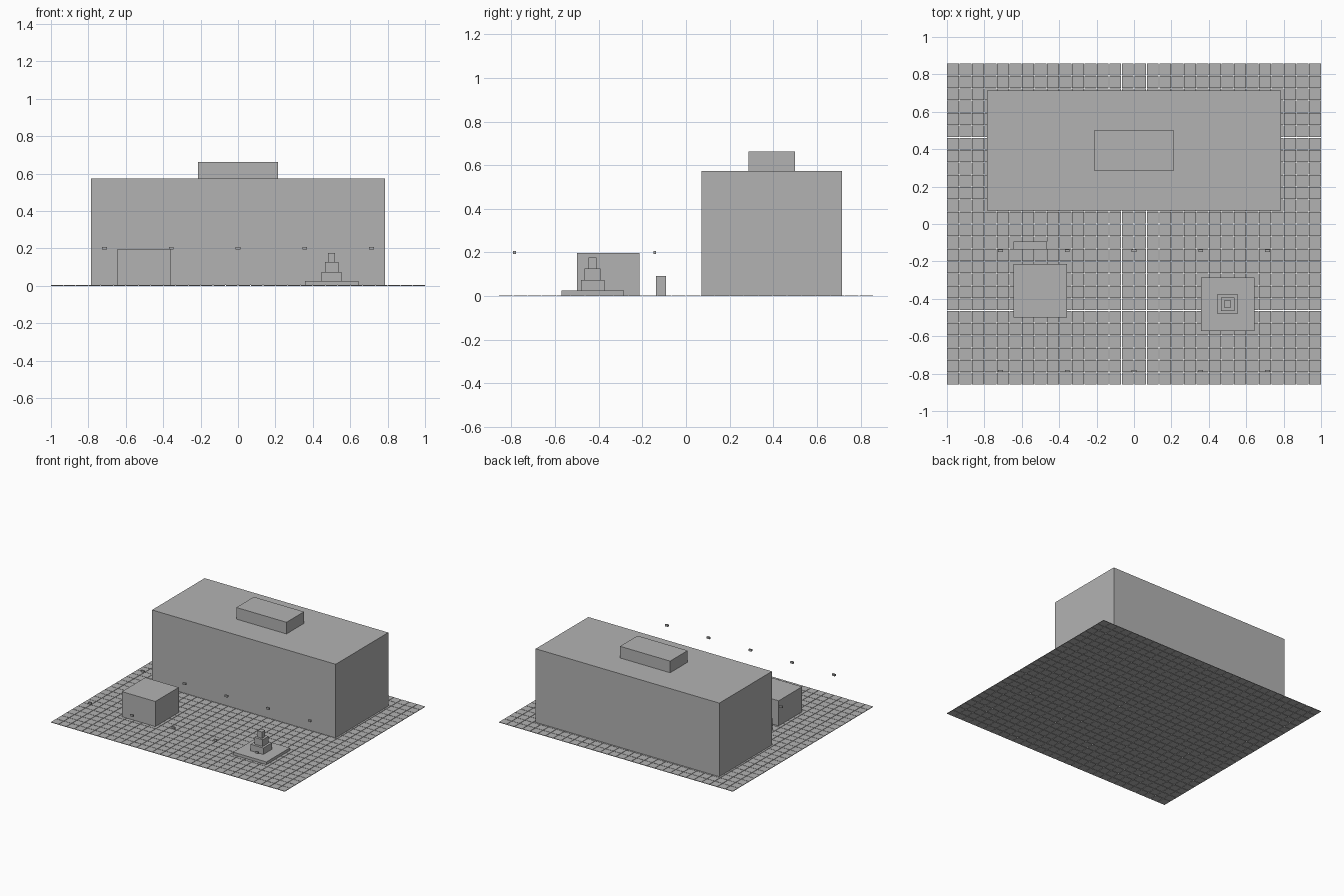
import bpy

if "Cube" in bpy.data.objects:
    bpy.data.objects.remove(bpy.data.objects["Cube"], do_unlink=True)

# Single stone grey material
GREY = (0.45, 0.45, 0.45, 1.0)
stone = bpy.data.materials.new("stone_grey")
stone.use_nodes = True
stone.diffuse_color = GREY
stone.node_tree.nodes["Principled BSDF"].inputs["Base Color"].default_value = GREY


def box(name, center, size, base):
    """Box centred on (x, y), standing on height base."""
    bpy.ops.mesh.primitive_cube_add(size=1, location=(*center, base + size[2] / 2))
    obj = bpy.context.object
    obj.name = name
    obj.scale = size
    bpy.ops.object.transform_apply(location=False, rotation=False, scale=True)
    obj.data.materials.append(stone)
    return obj


# Plaza: one paving tile repeated in both directions
COLUMNS, ROWS = 30, 26
WIDTH, DEPTH, GAP, PAVING = 2.0, 1.715, 0.003, 0.004
pitch_x = (WIDTH + GAP) / COLUMNS
pitch_y = (DEPTH + GAP) / ROWS
tile_x, tile_y = pitch_x - GAP, pitch_y - GAP
paving = box("plaza_paving", ((tile_x - WIDTH) / 2, (tile_y - DEPTH) / 2),
             (tile_x, tile_y, PAVING), 0)
for axis, count, step in (("columns", COLUMNS, (pitch_x, 0, 0)),
                          ("rows", ROWS, (0, pitch_y, 0))):
    array = paving.modifiers.new(axis, "ARRAY")
    array.count = count
    array.use_relative_offset = False
    array.use_constant_offset = True
    array.constant_offset_displace = step

# Main building with its roof block
box("main_building", (0, 0.393), (1.571, 0.643, 0.569), PAVING)
box("roof_block", (0, 0.393), (0.429, 0.214, 0.09), 0.573)

# Pavilion and the low counter behind it
box("pavilion", (-0.5, -0.357), (0.286, 0.286, 0.194), PAVING)
box("low_counter", (-0.555, -0.115), (0.178, 0.045, 0.088), PAVING)

# Stepped monument
height = PAVING
for name, side, top in (("monument_base", 0.286, 0.025),
                        ("monument_lower_tier", 0.108, 0.075),
                        ("monument_middle_tier", 0.072, 0.127),
                        ("monument_top_tier", 0.038, 0.176)):
    box(name, (0.5, -0.428), (side, side, top - height), height)
    height = top

# Two rows of hanging lamps
for row, y in (("front", -0.786), ("rear", -0.143)):
    for i in range(5):
        box(f"{row}_lamp_{i + 1}", ((i - 2) * 0.357, y), (0.025, 0.013, 0.014), 0.193)
